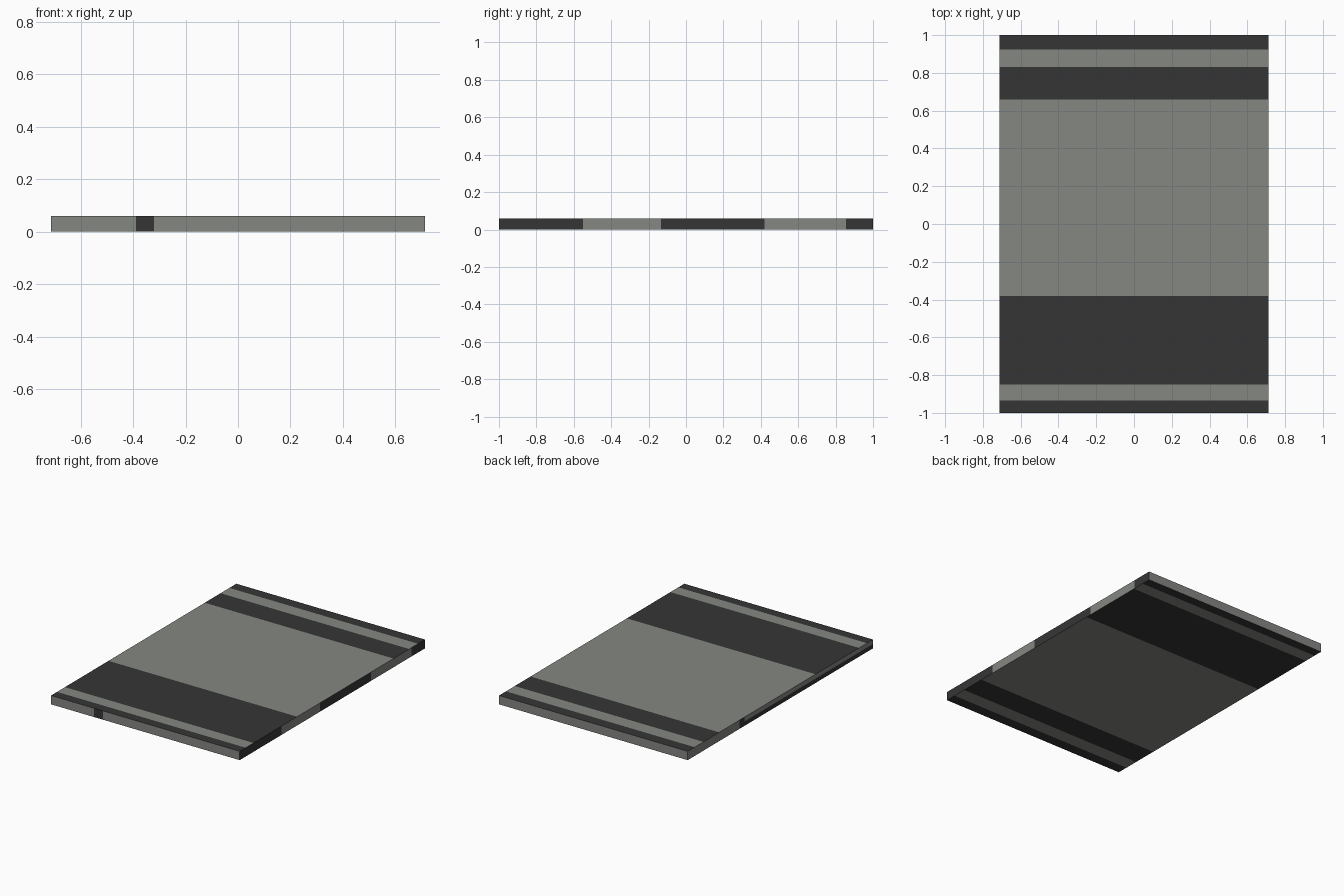
import bpy, bmesh
from mathutils import Vector

if "Cube" in bpy.data.objects:
    bpy.data.objects.remove(bpy.data.objects["Cube"])

W, L, H = 0.713, 1.0, 0.06   # half width, half length, thickness


def material(name, rgb):
    m = bpy.data.materials.new(name)
    m.diffuse_color = (*rgb, 1)
    m.use_nodes = True
    m.node_tree.nodes["Principled BSDF"].inputs["Base Color"].default_value = m.diffuse_color
    return m


# Dark bands along each side: y ranges (x ranges for the front edge)
TOP = [(-1, -0.935), (-0.85, -0.38), (0.66, 0.83), (0.925, 1)]
BOTTOM = [(-b, -a) for a, b in TOP]
RIGHT = [(-1, -0.55), (-0.135, 0.42), (0.855, 1)]
LEFT = [(0.385, 0.44)]
FRONT = [(-0.39, -0.32)]


def inside(v, bands):
    return any(a < v < b for a, b in bands)


def is_dark(n, c):
    if n.z > 0.5:
        return inside(c.y, TOP)
    if n.z < -0.5:
        return inside(c.y, BOTTOM)
    if n.x > 0.5:
        return inside(c.y, RIGHT)
    if n.x < -0.5:   # left edge: dark block, then dark lower half
        return inside(c.y, LEFT) or (c.y < 0.385 and c.z < H / 2)
    return n.y < -0.5 and inside(c.x, FRONT)


# Slab
bm = bmesh.new()
bmesh.ops.create_cube(bm, size=1)
for v in bm.verts:
    v.co = Vector((v.co.x * 2 * W, v.co.y * 2 * L, (v.co.z + 0.5) * H))


def cut(normal, point, keep):
    """Split only the faces that point along the kept direction."""
    n = Vector(keep)
    faces = [f for f in bm.faces if f.normal.dot(n) > 0.5]
    geom = faces + list({e for f in faces for e in f.edges}) + list({v for f in faces for v in f.verts})
    bmesh.ops.bisect_plane(bm, geom=geom, plane_co=point, plane_no=normal)


bm.normal_update()
for keep, bands in (((0, 0, 1), TOP), ((0, 0, -1), BOTTOM), ((1, 0, 0), RIGHT), ((-1, 0, 0), LEFT)):
    for y in sorted({y for band in bands for y in band if abs(y) < 1}):
        cut((0, 1, 0), (0, y, 0), keep)
        bm.normal_update()
for x in FRONT[0]:
    cut((1, 0, 0), (x, 0, 0), (0, -1, 0))
    bm.normal_update()
cut((0, 0, 1), (0, 0, H / 2), (-1, 0, 0))
bm.normal_update()

# Colour the bands
for f in bm.faces:
    f.material_index = int(is_dark(f.normal, f.calc_center_bounds()))

mesh = bpy.data.meshes.new("slab")
bm.to_mesh(mesh)
bm.free()
mesh.materials.append(material("light grey", (0.235, 0.242, 0.225)))
mesh.materials.append(material("charcoal", (0.036, 0.036, 0.036)))
slab = bpy.data.objects.new("slab", mesh)
bpy.context.collection.objects.link(slab)
